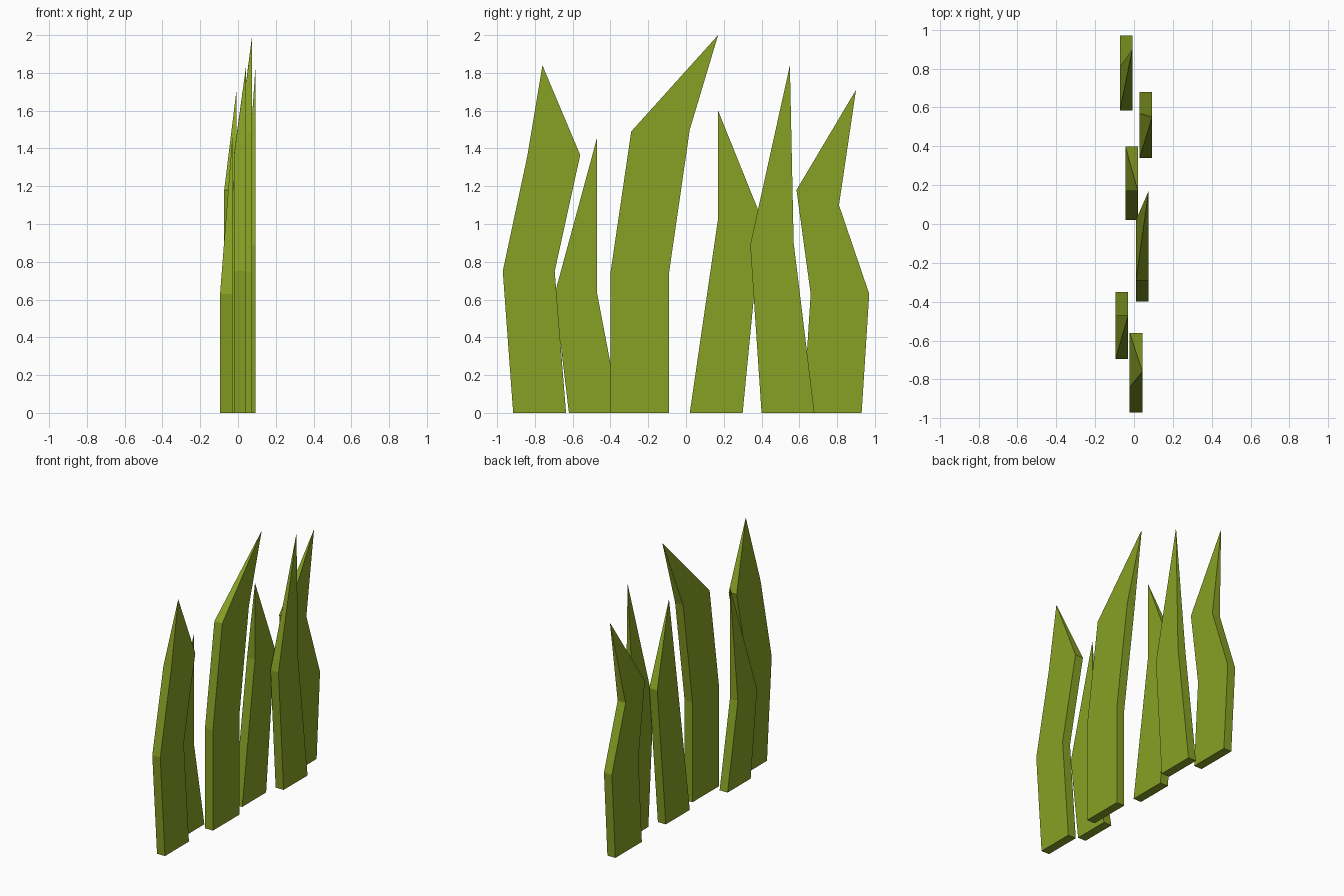
import bpy
import bmesh

cube = bpy.data.objects.get("Cube")
if cube:
    bpy.data.objects.remove(cube, do_unlink=True)

# One grass green for every blade
green = bpy.data.materials.new("grass_green")
color = (0.245, 0.355, 0.018, 1)
green.diffuse_color = color
green.use_nodes = True
bsdf = green.node_tree.nodes["Principled BSDF"]
bsdf.inputs["Base Color"].default_value = color
bsdf.inputs["Roughness"].default_value = 0.9

THICKNESS = 0.065


def blade(name, x, rings, tip):
    """Flat blade: stacked (left y, left z, right y, right z) rings, with the
    tip on the outer (+x) side so the inner side slopes up to meet it."""
    bm = bmesh.new()
    outer, inner = x + THICKNESS, x
    loops = []
    for ly, lz, ry, rz in rings:
        loops.append([bm.verts.new(p) for p in (
            (outer, ly, lz), (outer, ry, rz), (inner, ry, rz), (inner, ly, lz))])
    bm.faces.new(loops[0])
    for low, high in zip(loops, loops[1:]):
        for i in range(4):
            j = (i + 1) % 4
            bm.faces.new((low[i], low[j], high[j], high[i]))
    point = bm.verts.new((outer, *tip))
    top = loops[-1]
    for i in range(4):
        bm.faces.new((top[i], top[(i + 1) % 4], point))
    bmesh.ops.recalc_face_normals(bm, faces=bm.faces)
    mesh = bpy.data.meshes.new(name)
    bm.to_mesh(mesh)
    bm.free()
    mesh.materials.append(green)
    obj = bpy.data.objects.new(name, mesh)
    bpy.context.collection.objects.link(obj)


# Blades from front to back
blade("grass_blade_front", -0.022,
      [(-0.915, 0, -0.635, 0), (-0.97, 0.75, -0.695, 0.75), (-0.84, 1.36, -0.56, 1.365)],
      (-0.76, 1.84))
blade("grass_blade_short", -0.095,
      [(-0.62, 0, -0.35, 0), (-0.695, 0.63, -0.47, 0.63)],
      (-0.47, 1.46))
blade("grass_blade_tall", 0.01,
      [(-0.4, 0, -0.09, 0), (-0.4, 0.74, -0.09, 0.74), (-0.29, 1.49, 0.02, 1.5)],
      (0.17, 2.0))
blade("grass_blade_middle", -0.045,
      [(0.02, 0, 0.3, 0), (0.17, 1.03, 0.4, 1.03)],
      (0.17, 1.6))
blade("grass_blade_pointed", 0.028,
      [(0.4, 0, 0.68, 0), (0.34, 0.89, 0.57, 0.9)],
      (0.55, 1.84))
blade("grass_blade_back", -0.073,
      [(0.62, 0, 0.93, 0), (0.66, 0.63, 0.97, 0.63), (0.585, 1.18, 0.81, 1.1)],
      (0.9, 1.71))
